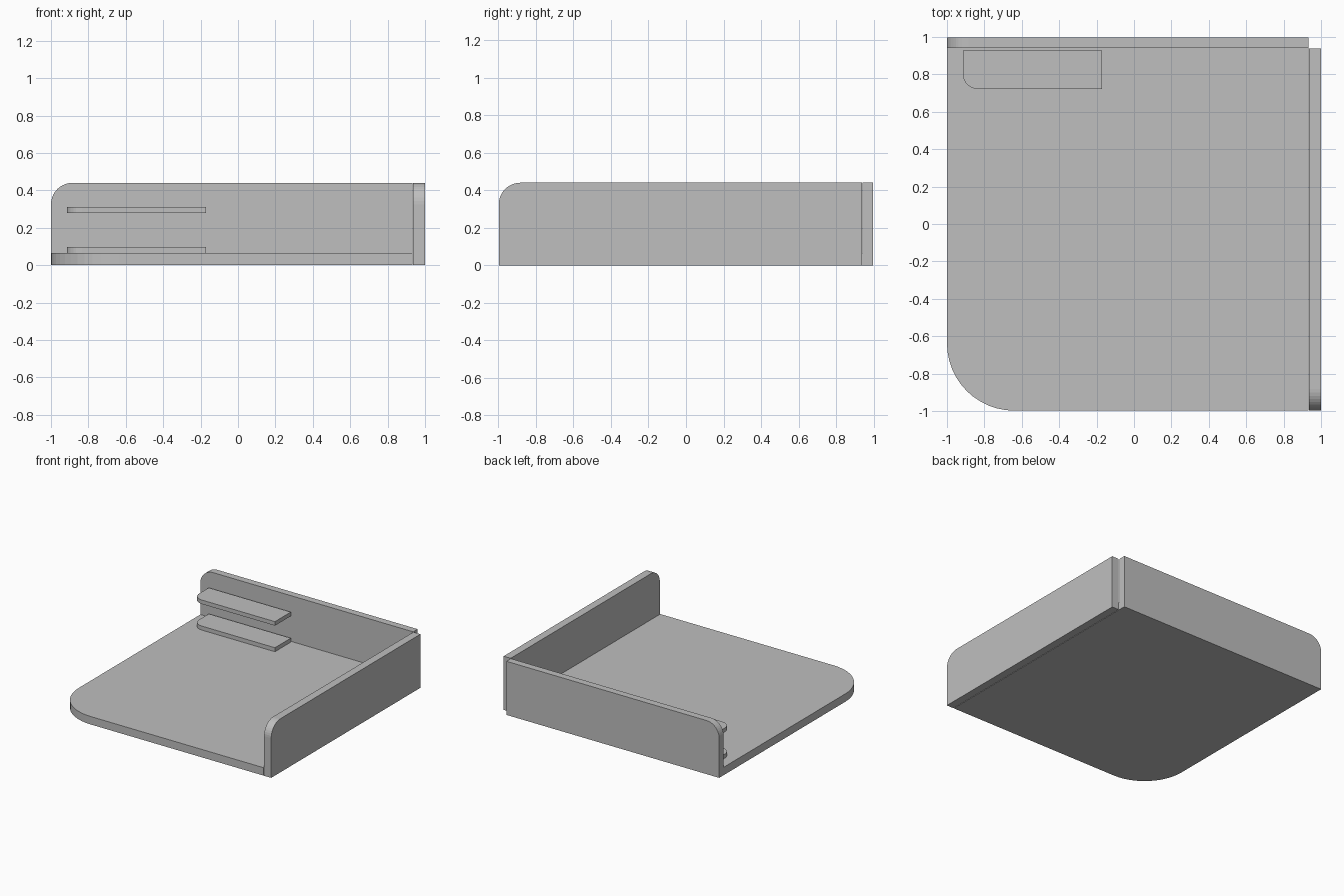
import bpy, bmesh, math
from mathutils import Vector

if "Cube" in bpy.data.objects:
    bpy.data.objects.remove(bpy.data.objects["Cube"])

grey = bpy.data.materials.new("light_grey")
grey.diffuse_color = (0.52, 0.52, 0.52, 1)
grey.use_nodes = True
grey.node_tree.nodes["Principled BSDF"].inputs["Base Color"].default_value = grey.diffuse_color


def rounded_outline(u0, v0, u1, v1, r, corner, steps=10):
    """Rectangle outline with one rounded corner: 'low' = (u0, v0), 'high' = (u0, v1)."""
    pts = [(u1, v0), (u1, v1)]
    if corner == 'high':
        pts += [(u0 + r + r * math.cos(a), v1 - r + r * math.sin(a))
                for a in (math.pi / 2 * (1 + i / steps) for i in range(steps + 1))]
        pts.append((u0, v0))
    else:
        pts.append((u0, v1))
        pts += [(u0 + r + r * math.cos(a), v0 + r + r * math.sin(a))
                for a in (math.pi * (1 + 0.5 * i / steps) for i in range(steps + 1))]
    return pts


def slab(name, outline, place, push):
    """Extrude a flat outline, placed in space by a function, along a vector."""
    bm = bmesh.new()
    face = bm.faces.new([bm.verts.new(place(u, v)) for u, v in outline])
    new = bmesh.ops.extrude_face_region(bm, geom=[face])["geom"]
    bmesh.ops.translate(bm, vec=Vector(push),
                        verts=[g for g in new if isinstance(g, bmesh.types.BMVert)])
    bmesh.ops.recalc_face_normals(bm, faces=bm.faces)
    mesh = bpy.data.meshes.new(name)
    bm.to_mesh(mesh)
    bm.free()
    mesh.materials.append(grey)
    obj = bpy.data.objects.new(name, mesh)
    bpy.context.collection.objects.link(obj)
    return obj


FRONT, BACK, TOP, THICK = -0.998, 0.998, 0.44, 0.065

# Floor with one large rounded front corner
floor = slab("floor", rounded_outline(-1, FRONT, 0.932, BACK, 0.36, 'low', 12),
             lambda u, v: (u, v, 0), (0, 0, THICK))

# Back wall standing on the floor, rounded at its free upper end
slab("back_wall", rounded_outline(-1, THICK, 0.932, TOP, 0.115, 'high'),
     lambda u, v: (u, 0.94, v), (0, BACK - 0.94, 0))

# Side wall beside the floor, rounded at its upper front end
slab("side_wall", rounded_outline(FRONT, 0, 0.937, TOP, 0.115, 'high'),
     lambda u, v: (0.936, u, v), (0.064, 0, 0))

# Two small shelves in front of the back wall
for name, z in (("lower_shelf", THICK), ("upper_shelf", 0.279)):
    slab(name, rounded_outline(-0.915, 0.722, -0.17, 0.928, 0.08, 'low', 8),
         lambda u, v: (u, v, z), (0, 0, 0.033))
